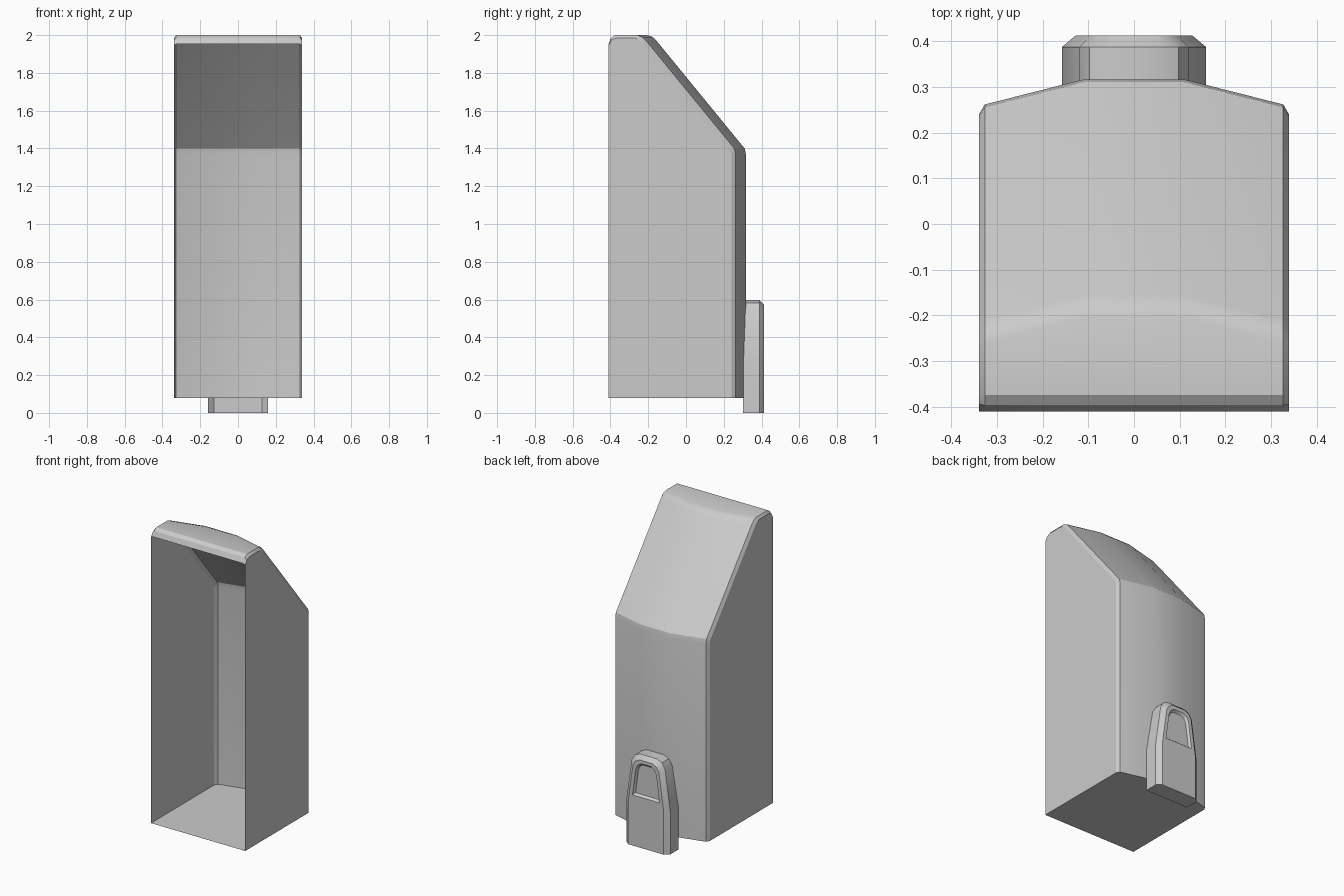
import bpy, bmesh, math

if "Cube" in bpy.data.objects:
    bpy.data.objects.remove(bpy.data.objects["Cube"])


def finish(name, bm):
    bmesh.ops.remove_doubles(bm, verts=bm.verts, dist=1e-5)
    bmesh.ops.recalc_face_normals(bm, faces=bm.faces)
    mesh = bpy.data.meshes.new(name)
    bm.to_mesh(mesh)
    bm.free()
    obj = bpy.data.objects.new(name, mesh)
    bpy.context.collection.objects.link(obj)
    bpy.ops.object.select_all(action='DESELECT')
    obj.select_set(True)
    bpy.context.view_layer.objects.active = obj
    bpy.ops.object.shade_smooth_by_angle(angle=math.radians(27))
    return obj


def bridge(bm, a, b, closed=False):
    n = len(a)
    for i in range(n if closed else n - 1):
        j = (i + 1) % n
        bm.faces.new((a[i], a[j], b[j], b[i]))


# Open-fronted shell: side profile (y, z) from bottom back to top front
profile = [(.317, .08), (.317, 1.37), (.311, 1.40), (.294, 1.42), (-.156, 1.97),
           (-.177, 1.99), (-.205, 2.0), (-.375, 2.0), (-.397, 1.985), (-.411, 1.952)]
middle = [(y - .055 if i < 7 else y, z) for i, (y, z) in enumerate(profile)]
edge = [(.24, .08), (.24, 1.365), (.235, 1.388), (.222, 1.405), (-.228, 1.957),
        (-.245, 1.975), (-.27, 1.984), (-.372, 1.984), (-.395, 1.972), (-.411, 1.945)]

bm = bmesh.new()
stations = [(-.34, edge), (-.327, middle), (-.11, profile),
            (.11, profile), (.327, middle), (.34, edge)]
rows = [[bm.verts.new((x, y, z)) for y, z in p] for x, p in stations]
for a, b in zip(rows, rows[1:]):
    bridge(bm, a, b)
# side walls and floor
front = [bm.verts.new((x, -.411, .08)) for x in (-.34, .34)]
bm.faces.new(rows[0] + [front[0]])
bm.faces.new(rows[-1] + [front[1]])
bm.faces.new([r[0] for r in rows] + [front[1], front[0]])
finish("shell", bm)


# Back tab with chamfered rim and recessed window
def ring(bm, half, y):
    pts = half + [(-x, z) for x, z in reversed(half)]
    return [bm.verts.new((x, y(x) if callable(y) else y, z)) for x, z in pts]


outline = [(.158, 0), (.158, .28), (.12, .545), (.098, .582), (.06, .598)]
face = [(.128, 0), (.128, .28), (.094, .525), (.077, .556), (.046, .572)]
window = [(.098, .33), (.092, .37), (.075, .50), (.06, .535), (.034, .55)]
recess = [(.086, .342), (.081, .375), (.065, .495), (.052, .524), (.03, .537)]

bm = bmesh.new()
loops = [ring(bm, outline, lambda x: .315 if abs(x) < .11 else .301),
         ring(bm, outline, .388), ring(bm, face, .413),
         ring(bm, window, .413), ring(bm, recess, .398)]
for a, b in zip(loops, loops[1:]):
    bridge(bm, a, b, closed=True)
bm.faces.new(loops[-1])
finish("back_tab", bm)
